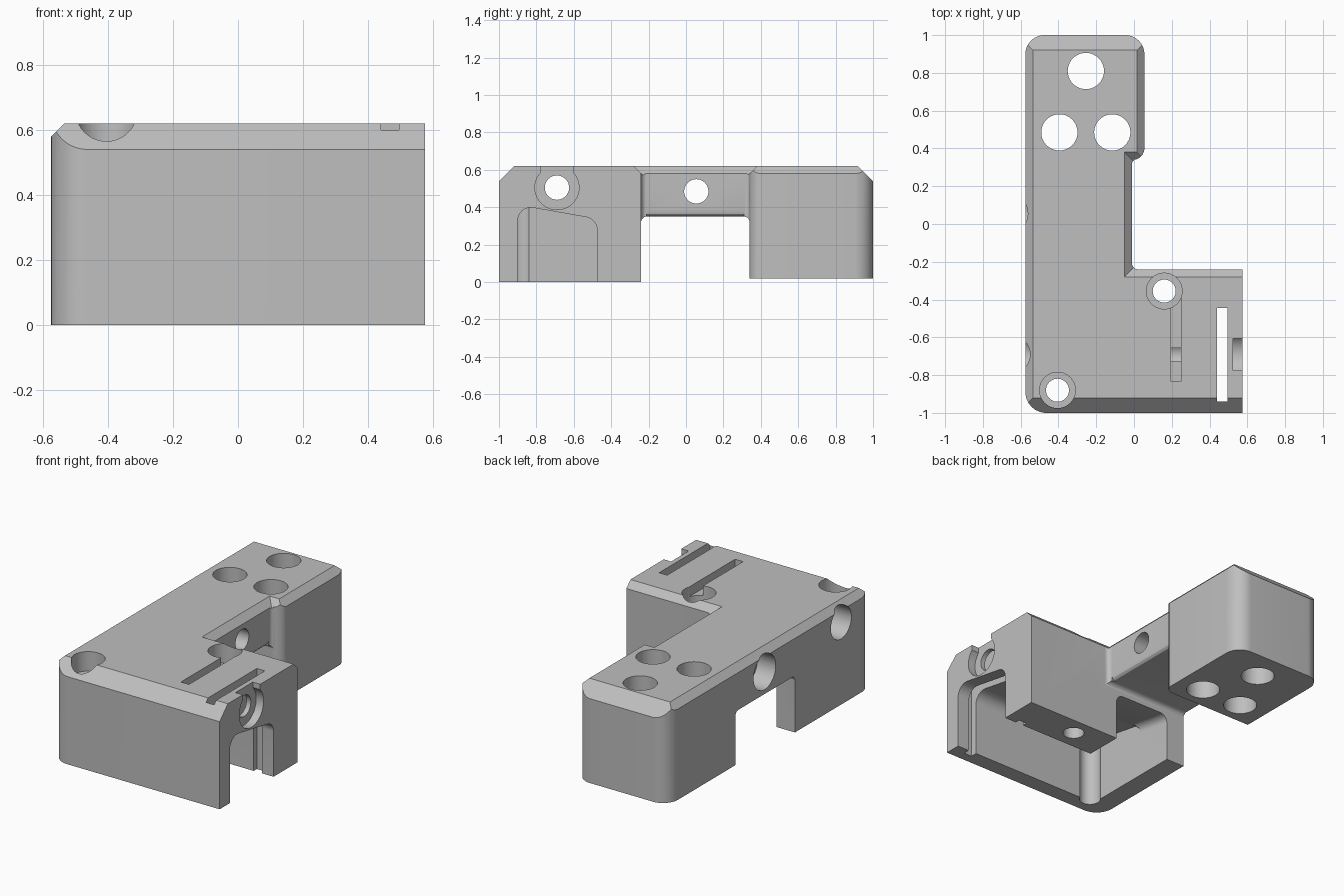
import bpy, bmesh, math
from mathutils import Vector

if "Cube" in bpy.data.objects:
    bpy.data.objects.remove(bpy.data.objects["Cube"])

grey = bpy.data.materials.new("plain_grey")
grey.use_nodes = True
COLOUR = (0.52, 0.52, 0.52, 1)
grey.diffuse_color = COLOUR
grey.node_tree.nodes["Principled BSDF"].inputs["Base Color"].default_value = COLOUR


def rounded(points, steps=8):
    """Turn (a, b, radius) corners into a filleted 2D loop."""
    loop = []
    for i, (a, b, r) in enumerate(points):
        p = Vector((a, b))
        if r == 0:
            loop.append(p)
            continue
        u = (Vector(points[i - 1][:2]) - p).normalized()
        v = (Vector(points[(i + 1) % len(points)][:2]) - p).normalized()
        half = u.angle(v) / 2
        centre = p + (u + v).normalized() * (r / math.sin(half))
        start = p + u * (r / math.tan(half)) - centre
        end = p + v * (r / math.tan(half)) - centre
        for k in range(steps + 1):
            t = k / steps
            loop.append(centre + start.lerp(end, t).normalized() * r if t not in (0, 1)
                        else centre + (start if t == 0 else end))
    return loop


def finish(bm, name):
    bmesh.ops.recalc_face_normals(bm, faces=bm.faces)
    mesh = bpy.data.meshes.new(name)
    bm.to_mesh(mesh)
    bm.free()
    obj = bpy.data.objects.new(name, mesh)
    bpy.context.collection.objects.link(obj)
    return obj


def prism(name, axis, loop, lo, hi, slope=0):
    """Extrude a 2D loop along an axis; slope tilts heights along y."""
    place = {"X": lambda p, t: (t, p[0], p[1]),
             "Y": lambda p, t: (p[0], t, p[1] + slope * t),
             "Z": lambda p, t: (p[0], p[1], t)}[axis]
    bm = bmesh.new()
    low = [bm.verts.new(place(p, lo)) for p in loop]
    high = [bm.verts.new(place(p, hi)) for p in loop]
    bm.faces.new(low)
    bm.faces.new(high)
    n = len(loop)
    for i in range(n):
        j = (i + 1) % n
        bm.faces.new((low[i], low[j], high[j], high[i]))
    return finish(bm, name)


def circle(a, b, r, n=40):
    return [(a + r * math.cos(math.tau * k / n), b + r * math.sin(math.tau * k / n))
            for k in range(n)]


def rect(a0, a1, b0, b1):
    return [(a0, b0), (a1, b0), (a1, b1), (a0, b1)]


# Main bracket outline: arm, narrow bridge and wide foot
body = prism("bracket_body", "Z", rounded([
    (-0.575, -1, 0.11), (0.575, -1, 0), (0.575, -0.24, 0), (-0.01, -0.24, 0.03),
    (-0.01, 0.34, 0.02), (0.055, 0.34, 0.06), (0.055, 1, 0.1), (-0.575, 1, 0.1)]), 0, 0.62)

cutters = []


def cut(*args, **kw):
    cutters.append(prism("cutter", *args, **kw))


# Underside of the bridge and of the arm block
cut("X", rounded([(-0.24, -0.1, 0), (0.34, -0.1, 0), (0.34, 0.35, 0.03),
                  (-0.24, 0.35, 0.03)]), -0.7, 0.2)
cut("Z", rect(-0.7, 0.2, 0.3, 1.1), -0.1, 0.02)
cut("Y", [(0.01, 0.34), (0.01, 0.38), (-0.01, 0.38), (-0.014, 0.365),
          (-0.025, 0.354), (-0.04, 0.35), (-0.04, 0.34)], -0.21, 0.31)

# Chamfers along the top: front, back, left and arm right
cut("X", [(-1.02, 0.52), (-1.02, 0.7), (-0.84, 0.7)], -0.7, 0.7)
cut("X", [(1.02, 0.52), (1.02, 0.7), (0.84, 0.7)], -0.7, 0.7)
cut("Y", [(-0.6, 0.555), (-0.6, 0.7), (-0.455, 0.7)], -1.1, 1.1)
cut("Y", [(0.08, 0.555), (0.08, 0.7), (-0.065, 0.7)], 0.3, 1.1)

# Chamfer around the recess beside the bridge
bm = bmesh.new()
for z, d in ((0.48, -0.1), (0.68, 0.1)):
    for x in (-0.01 - d, 1):
        for y in (-0.24 - d, 0.34 + d):
            bm.verts.new((x, y - 0.0, z))
for v in bm.verts:
    # shift so the sloped sides meet the walls at the chamfer's lower edge
    v.co.z += 0.0
bmesh.ops.convex_hull(bm, input=bm.verts)
cutters.append(finish(bm, "cutter"))

# Foot cavity with sloping ceiling, open to the side and to the back
cut("X", rounded([(-0.9, -0.1, 0), (-0.475, -0.1, 0), (-0.475, 0.337, 0.07),
                  (-0.9, 0.412, 0.07)]), -0.45, 0.7)
cut("Y", rounded([(-0.45, -0.2, 0), (-0.07, -0.2, 0), (-0.07, 0.252, 0.05),
                  (-0.45, 0.252, 0.05)]), -0.6, -0.2, slope=-0.177)

# Three large holes in the arm
for x, y in ((-0.255, 0.81), (-0.395, 0.485), (-0.115, 0.485)):
    cut("Z", circle(x, y, 0.096), -0.1, 0.8)

# Vertical screw holes with counterbores
for x, y in ((-0.405, -0.88), (0.16, -0.355)):
    cut("Z", circle(x, y, 0.061), -0.1, 0.8)
    cut("Z", circle(x, y, 0.095), 0.5, 0.8)

# Cross holes, widened on the left side
for y, z, r in ((-0.69, 0.505, 0.1), (0.055, 0.485, 0.108)):
    cut("X", circle(y, z, 0.065), -0.7, 0.7)
    cut("X", circle(y, z, r), -0.7, -0.45)

# Right counterbore with its opening to the top
cut("X", circle(-0.69, 0.505, 0.118), 0.525, 0.7)
cut("X", [(-0.775, 0.5), (-0.605, 0.5), (-0.605, 0.57), (-0.605, 0.7),
          (-0.775, 0.7), (-0.775, 0.57)], 0.525, 0.7)

# Through slot and shallow top groove
cut("Z", rect(0.44, 0.495, -0.94, -0.445), -0.1, 0.8)
cut("Z", rect(0.195, 0.25, -0.835, -0.37), 0.56, 0.8)

# Apply all cuts, then drop the cutters
for c in cutters:
    c.hide_render = True
    mod = body.modifiers.new("cut", "BOOLEAN")
    mod.operation = "DIFFERENCE"
    mod.solver = "EXACT"
    mod.object = c
bpy.context.view_layer.update()
result = bpy.data.meshes.new_from_object(
    body.evaluated_get(bpy.context.evaluated_depsgraph_get()))
body.modifiers.clear()
body.data = result
for c in cutters:
    bpy.data.objects.remove(c)

body.data.materials.clear()
body.data.materials.append(grey)
for p in body.data.polygons:
    p.material_index = 0
bpy.ops.object.select_all(action="DESELECT")
body.select_set(True)
bpy.context.view_layer.objects.active = body
bpy.ops.object.shade_smooth_by_angle(angle=math.radians(25))
